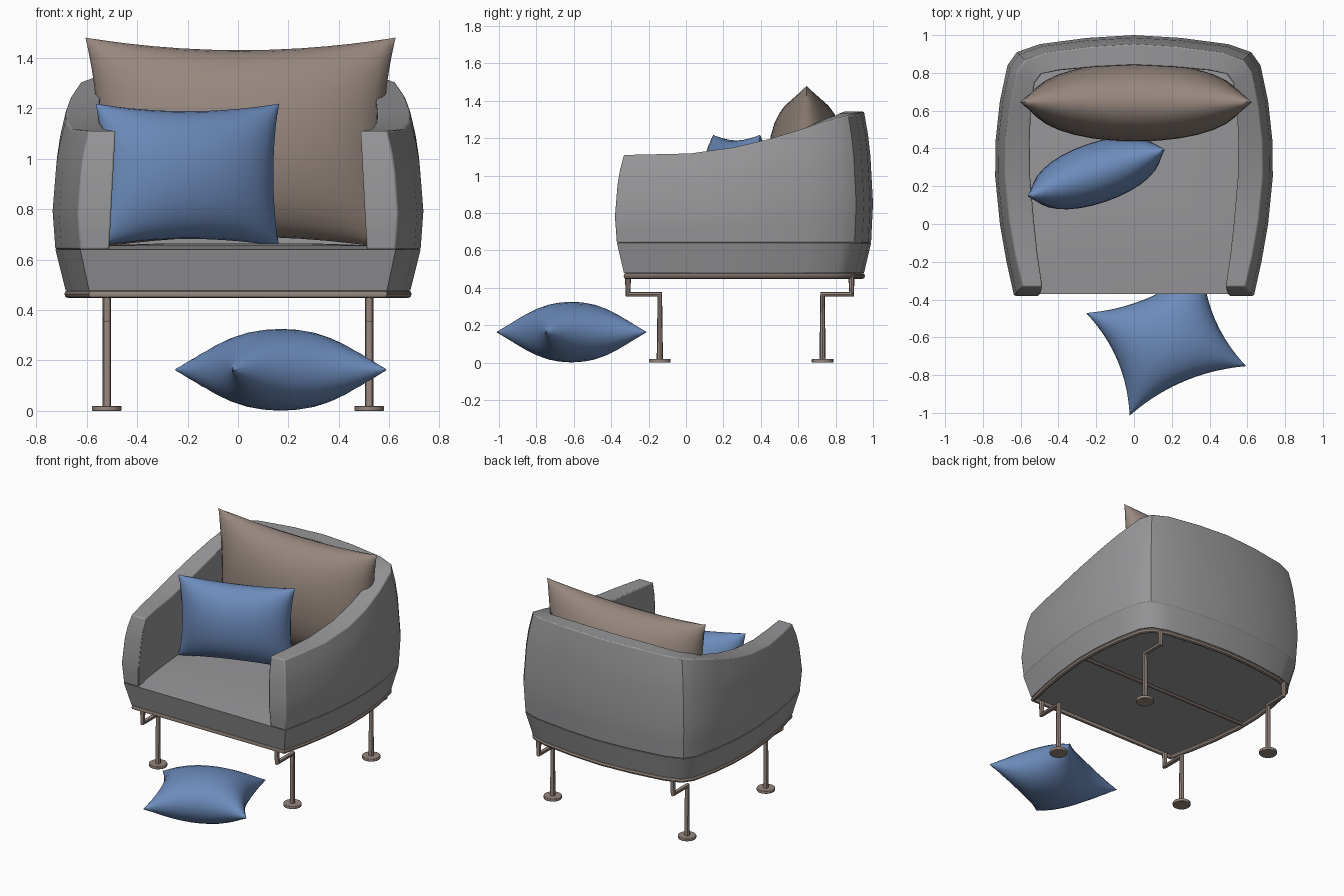
import bpy, bmesh, math
from mathutils import Matrix, Vector

if "Cube" in bpy.data.objects:
    bpy.data.objects.remove(bpy.data.objects["Cube"])

def material(name, rgb):
    m = bpy.data.materials.new(name)
    m.diffuse_color = (*rgb, 1)
    m.use_nodes = True
    m.node_tree.nodes["Principled BSDF"].inputs["Base Color"].default_value = m.diffuse_color
    return m

GREY = material("grey fabric", (0.31, 0.31, 0.32))
BROWN = material("warm brown", (0.31, 0.245, 0.21))
BLUE = material("blue fabric", (0.15, 0.26, 0.50))

def finish(ob, mat, angle=40, bevel=0):
    ob.data.materials.append(mat)
    bpy.ops.object.select_all(action='DESELECT')
    ob.select_set(True)
    bpy.context.view_layer.objects.active = ob
    if ob.type == 'CURVE':
        bpy.ops.object.convert(target='MESH')
        ob = bpy.context.object
    if bevel:
        b = ob.modifiers.new("bevel", 'BEVEL')
        b.width, b.segments, b.limit_method = bevel, 2, 'ANGLE'
        b.angle_limit = math.radians(50)
    bpy.ops.object.shade_smooth_by_angle(angle=math.radians(angle))
    return ob

def mesh_object(name, bm, mat, **kw):
    bmesh.ops.recalc_face_normals(bm, faces=bm.faces)
    me = bpy.data.meshes.new(name)
    bm.to_mesh(me)
    bm.free()
    ob = bpy.data.objects.new(name, me)
    bpy.context.collection.objects.link(ob)
    return finish(ob, mat, **kw)

def tube(name, pts, radius, closed=False):
    cu = bpy.data.curves.new(name, 'CURVE')
    cu.dimensions, cu.bevel_depth, cu.bevel_resolution = '3D', radius, 2
    cu.use_fill_caps = True
    sp = cu.splines.new('POLY')
    sp.points.add(len(pts) - 1)
    for p, co in zip(sp.points, pts):
        p.co = (*co, 1)
    sp.use_cyclic_u = closed
    ob = bpy.data.objects.new(name, cu)
    bpy.context.collection.objects.link(ob)
    return finish(ob, BROWN)

def interp(table, v):
    for (a, fa), (b, fb) in zip(table, table[1:]):
        if v <= b:
            return fa + (fb - fa) * max(0, (v - a) / (b - a))
    return table[-1][1]

# Plan outlines, right half from front to back centre
OUT = [(.635, -.38), (.675, -.2), (.71, 0), (.735, .25), (.732, .45), (.71, .65),
       (.67, .84), (.62, .91), (.5, .952), (.25, .985), (0, 1)]
INN = [(.485, -.38), (.51, -.2), (.53, 0), (.55, .25), (.552, .45), (.545, .65),
       (.525, .78), (.49, .83), (.4, .85), (.2, .87), (0, .88)]
TOP = [(-.38, 1.11), (0, 1.118), (.2, 1.14), (.4, 1.18), (.6, 1.235), (.8, 1.295), (1, 1.342)]
BULGE = [(0, .985), (.3, 1), (.66, .98), (.82, .962), (1, .93)]
CY = .31

def full(half):
    return half + [(-x, y) for x, y in half[-2::-1]]

def scaled(p, s):
    return (p[0] * s, CY + (p[1] - CY) * s)

# Wrap-around arms and back: one bulging section swept round the plan
bm = bmesh.new()
ts = [0, .15, .3, .48, .66, .82, 1]
rings = []
for po, pi in zip(full(OUT), full(INN)):
    h = interp(TOP, po[1]) - .64
    ring = []
    for t in ts:
        x, y = scaled(po, interp(BULGE, t))
        ring.append(bm.verts.new((x, y, .64 + t * h)))
    for t in reversed(ts):
        y = scaled(pi, interp(BULGE, t))[1]
        x = pi[0] + math.copysign(.025 * (1 - t), pi[0]) * (abs(pi[0]) > .01)
        ring.append(bm.verts.new((x, y, .64 + t * h)))
    rings.append(ring)
n = len(rings[0])
for a, b in zip(rings, rings[1:]):
    for k in range(n):
        bm.faces.new((a[k], a[(k + 1) % n], b[(k + 1) % n], b[k]))
for ring in (rings[0], rings[-1]):
    for k in range(n // 2 - 1):
        bm.faces.new((ring[k], ring[k + 1], ring[n - 2 - k], ring[n - 1 - k]))
mesh_object("arms_and_back", bm, GREY, angle=35, bevel=.007)

# Seat base: tapered slab with a slightly crowned top
bm = bmesh.new()
loops = []
for s, z in ((.93, .478), (.985, .64), (.80, .655), (.45, .663)):
    loops.append([bm.verts.new((*scaled(p, s), z)) for p in full(OUT)])
m = len(loops[0])
for a, b in zip(loops, loops[1:]):
    for k in range(m):
        bm.faces.new((a[k], a[(k + 1) % m], b[(k + 1) % m], b[k]))
bm.faces.new(loops[0])
bm.faces.new(loops[-1])
mesh_object("seat", bm, GREY, angle=35)

# Metal frame under the seat
tube("frame_rim", [(*scaled(p, .915), .463) for p in full(OUT)], .016, True)
tube("frame_crossbar", [(-.665, .3, .463), (.665, .3, .463)], .012)

# Four stepped legs with round feet
for side, sx in (("left", -.52), ("right", .52)):
    for end, y0, y1 in (("front", -.31, -.14), ("back", .885, .73)):
        tube(f"{end}_{side}_leg",
             [(sx, y0, .463), (sx, y0, .365), (sx, y1, .365), (sx, y1, .01)], .017)
        bm = bmesh.new()
        bmesh.ops.create_cone(bm, cap_ends=True, segments=20, radius1=.058, radius2=.058,
                              depth=.02, matrix=Matrix.Translation((sx, y1, .01)))
        mesh_object(f"{end}_{side}_foot", bm, BROWN, bevel=.003)

# Pillows: two puffed grids meeting at a pinched seam
def pillow(name, loc, w, h, d, pinch, yaw, upright, mat, seg=16):
    bm = bmesh.new()
    rot = Matrix.Rotation(math.radians(yaw), 4, 'Z')
    if upright:
        rot = rot @ Matrix.Rotation(math.pi / 2, 4, 'X')
    for sign in (1, -1):
        g = []
        for i in range(seg + 1):
            row = []
            for j in range(seg + 1):
                u = math.sin(math.pi / 2 * (2 * i / seg - 1))
                v = math.sin(math.pi / 2 * (2 * j / seg - 1))
                x = w * u - math.copysign(pinch, u) * abs(u) ** 2 * (1 - v * v)
                y = h * v - math.copysign(pinch, v) * abs(v) ** 2 * (1 - u * u)
                z = sign * d * max(0, (1 - u * u) * (1 - v * v)) ** .5
                row.append(bm.verts.new(Vector(loc) + rot @ Vector((x, y, z))))
            g.append(row)
        for i in range(seg):
            for j in range(seg):
                bm.faces.new((g[i][j], g[i + 1][j], g[i + 1][j + 1], g[i][j + 1]))
    bmesh.ops.remove_doubles(bm, verts=bm.verts, dist=.0005)
    mesh_object(name, bm, mat, angle=50)

pillow("back_pillow", (.01, .645, 1.06), .615, .42, .208, .05, 0, True, BROWN)
pillow("seat_pillow", (-.2, .27, .935), .385, .283, .16, .03, 19, True, BLUE)
pillow("floor_pillow", (.17, -.612, .163), .335, .295, .162, .055, 23, False, BLUE)
